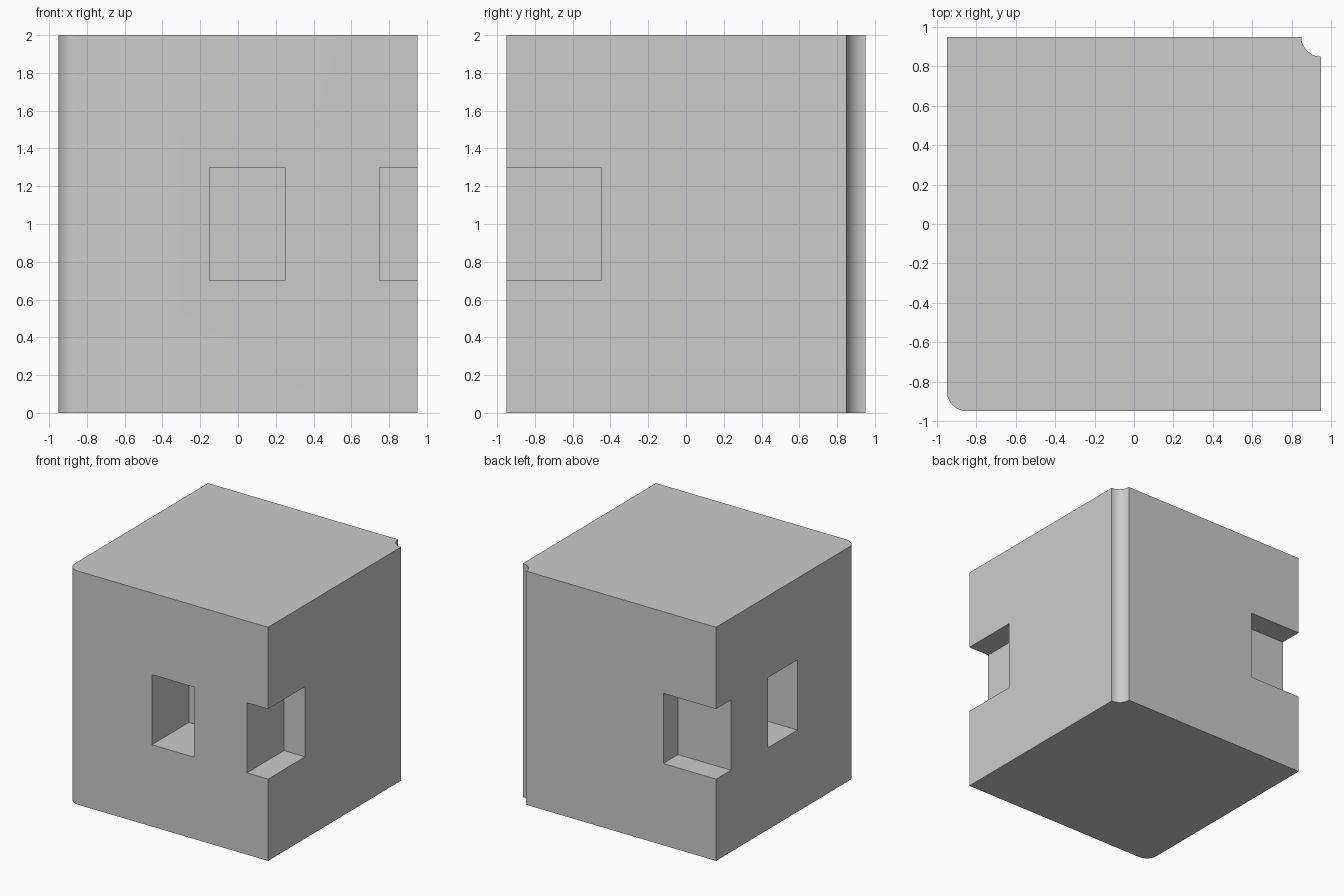
import bpy, bmesh
from math import cos, sin, pi

if "Cube" in bpy.data.objects:
    bpy.data.objects.remove(bpy.data.objects["Cube"])

H = 0.95      # half width of the block
R = 0.1       # radius of the bead and groove corners
STEPS = 16


def arc(cx, cy, a0, a1):
    return [(cx + R * cos(a0 + (a1 - a0) * i / STEPS),
             cy + R * sin(a0 + (a1 - a0) * i / STEPS)) for i in range(STEPS + 1)]


def add_object(name, bm):
    bmesh.ops.recalc_face_normals(bm, faces=bm.faces)
    mesh = bpy.data.meshes.new(name)
    bm.to_mesh(mesh)
    bm.free()
    obj = bpy.data.objects.new(name, mesh)
    bpy.context.collection.objects.link(obj)
    return obj


def prism(name, outline, z0, z1):
    bm = bmesh.new()
    face = bm.faces.new([bm.verts.new((x, y, z0)) for x, y in outline])
    top = bmesh.ops.extrude_face_region(bm, geom=[face])["geom"]
    bmesh.ops.translate(bm, vec=(0, 0, z1 - z0),
                        verts=[v for v in top if isinstance(v, bmesh.types.BMVert)])
    return add_object(name, bm)


# block: one rounded corner, the opposite corner grooved
outline = (arc(R - H, R - H, pi, 1.5 * pi) + [(H, -H)]
           + arc(H, H, 1.5 * pi, pi) + [(-H, H)])
block = prism("block", outline, 0, 2)

# pockets on the front, mirrored across the x = y diagonal to the left and back
pockets = {"window": (-0.15, 0.25), "corner_notch": (0.75, 1.2)}
for name, (x0, x1) in pockets.items():
    y0, y1 = -1.2, -0.45
    rect = [(x0, y0), (x1, y0), (x1, y1), (x0, y1)]
    for suffix, pts in (("front", rect), ("side", [(y, x) for x, y in rect])):
        cutter = prism(f"{name}_{suffix}_cutter", pts, 0.7, 1.3)
        cutter.hide_render = True
        mod = block.modifiers.new(cutter.name, 'BOOLEAN')
        mod.operation = 'DIFFERENCE'
        mod.solver = 'EXACT'
        mod.object = cutter
        bpy.context.view_layer.objects.active = block
        bpy.ops.object.modifier_apply(modifier=mod.name)
        bpy.data.objects.remove(cutter)

# smooth the rounded corners, keep all edges crisp
bpy.ops.object.select_all(action='DESELECT')
block.select_set(True)
bpy.context.view_layer.objects.active = block
bpy.ops.object.shade_smooth_by_angle(angle=pi / 6)
